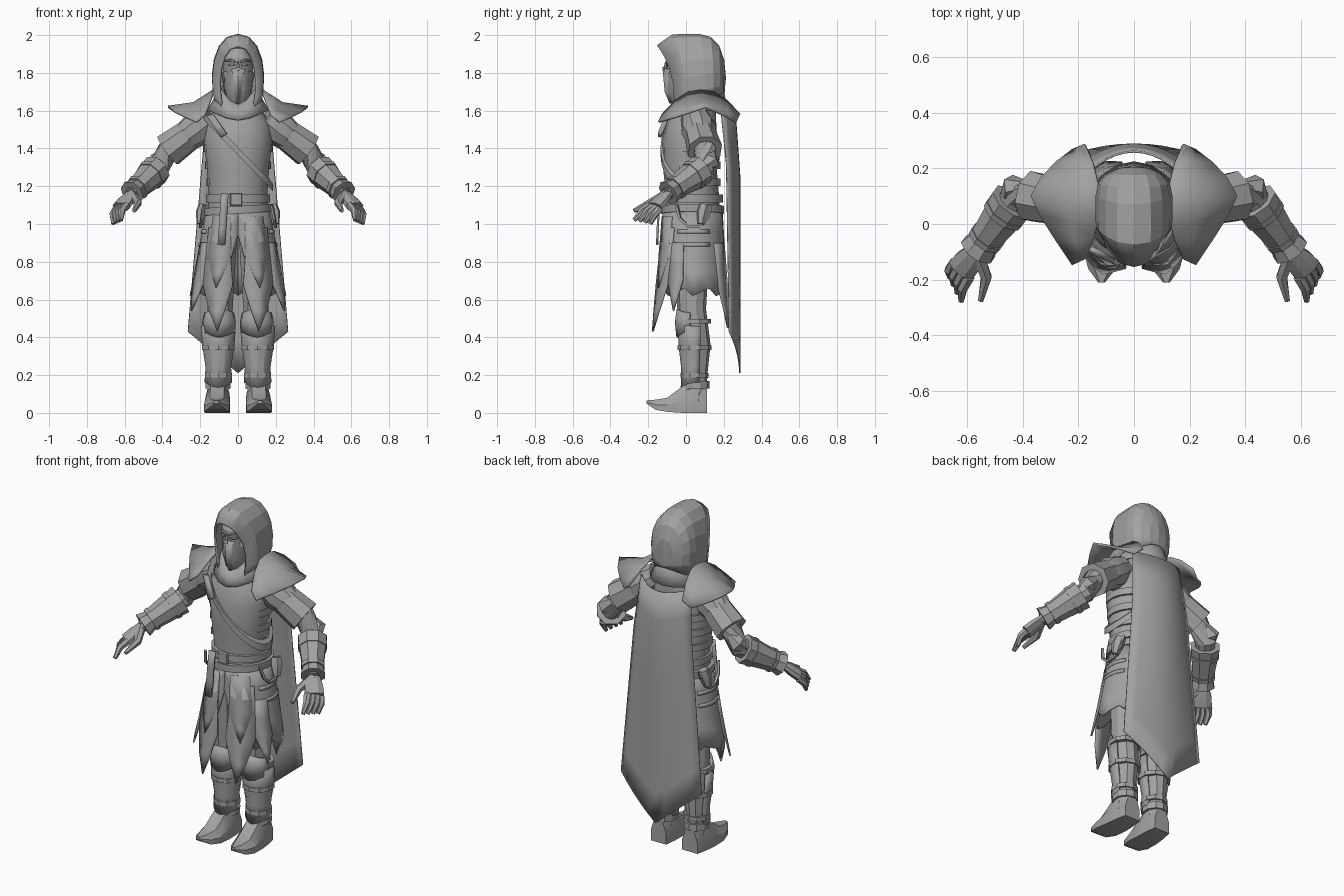
import bpy, bmesh
from math import sin, cos, radians, pi, sqrt
from mathutils import Vector

if "Cube" in bpy.data.objects:
    bpy.data.objects.remove(bpy.data.objects["Cube"], do_unlink=True)

shade = (.36, .36, .36, 1)
grey = bpy.data.materials.new("plain grey")
grey.diffuse_color = shade
grey.use_nodes = True
grey.node_tree.nodes["Principled BSDF"].inputs["Base Color"].default_value = shade


def build(name, verts, faces, thick=0, mirror=False, crease=28):
    bm = bmesh.new()
    made = [bm.verts.new(v) for v in verts]
    for face in faces:
        bm.faces.new([made[i] for i in face])
    bmesh.ops.remove_doubles(bm, verts=bm.verts, dist=.0001)
    bmesh.ops.recalc_face_normals(bm, faces=bm.faces)
    mesh = bpy.data.meshes.new(name)
    bm.to_mesh(mesh)
    bm.free()
    mesh.materials.append(grey)
    mesh.shade_smooth()
    mesh.set_sharp_from_angle(angle=radians(crease))
    part = bpy.data.objects.new(name, mesh)
    bpy.context.collection.objects.link(part)
    if thick:
        solid = part.modifiers.new("thickness", 'SOLIDIFY')
        solid.thickness = thick
        solid.offset = 0
    if mirror:
        part.modifiers.new("both sides", 'MIRROR')


# Skin between matching rows of points
def loft(name, rows, closed=True, cap=True, **options):
    n = len(rows[0])
    verts = [point for row in rows for point in row]
    faces = []
    for start in range(0, len(verts) - n, n):
        for i in range(n if closed else n - 1):
            k = (i + 1) % n
            faces.append((start + i, start + k, start + n + k, start + n + i))
    if closed and cap:
        faces += [tuple(range(n)), tuple(range(len(verts) - n, len(verts)))]
    build(name, verts, faces, **options)


# Horizontal ring, or an arc of half-angle span; zero degrees faces the front
def ring(z, wide, deep, x=0, y=0, sides=16, span=180, facing=0, drop=0, slope=0):
    points = []
    for i in range(sides if span == 180 else sides + 1):
        angle = radians(facing + span * (2 * i / sides - 1))
        across, front = wide * sin(angle), cos(angle)
        points.append((x + across, y - deep * front,
                       z - drop * max(0, front) ** 3 + slope * across))
    return points


def band(name, z, wide, deep, height=.02, proud=.012, mirror=False, **shape):
    rows = [ring(z + side * height, wide + out, deep + out, **shape)
            for side, out in ((-1, -proud), (-1, proud), (1, proud), (1, -proud))]
    loft(name, rows, closed="span" not in shape, cap=False, mirror=mirror)


# Tube through points, with a radius at each
def limb(name, points, radii, sides=8, flat=1, axis=None, mirror=True):
    rows = []
    last = len(points) - 1
    for i, (point, radius) in enumerate(zip(points, radii)):
        along = axis or points[min(i + 1, last)] - points[max(i - 1, 0)]
        side = along.cross(Vector((0, 0, 1))).normalized()
        up = side.cross(along).normalized() * flat
        turns = [2 * pi * (k + .5) / sides for k in range(sides)]
        rows.append([point + radius * (side * cos(t) + up * sin(t)) for t in turns])
    loft(name, rows, mirror=mirror)


# Hollow-looking cuff along part of a limb
def cuff(name, start, end, near, far):
    limb(name, [start, start, end, end], [near * .7, near, far, far * .7], axis=end - start)


def plate(name, outline, thick=.01, mirror=True):
    build(name, outline, [tuple(range(len(outline)))], thick=thick, mirror=mirror)


# Hood: arches from the face opening to the back of the head
hood = []
for k in range(8):
    t = sin(k / 7 * pi / 2)
    reach = abs(t - .45) / .55
    swell = sqrt(max(0, 1 - reach ** 4))
    width, low, high = .132 * swell, 1.6 + .1 * t * t, 1.77 + .23 * swell
    front, back = -.06 + .26 * t, -.15 + .355 * t
    row = []
    for i in range(13):
        turn = radians(-40 + 260 * i / 12)
        rise = (sin(turn) + sin(radians(40))) / (1 + sin(radians(40)))
        across = abs(cos(turn)) ** .85 * (1 if cos(turn) > 0 else -1)
        row.append((width * across, front + (back - front) * rise ** 3, low + (high - low) * rise))
    hood.append(row)
loft("hood", hood, closed=False, thick=.014, crease=8)
loft("hood_collar", [ring(z=1.73, wide=.105, deep=.13, y=.06, drop=.1),
                     ring(z=1.66, wide=.125, deep=.15, y=.055, drop=.07),
                     ring(z=1.6, wide=.16, deep=.165, y=.055, drop=.05)], cap=False, thick=.01)

# Head, mask, eyes and brows
loft("head", [ring(z=1.58, wide=.055, deep=.06, y=.04), ring(z=1.65, wide=.055, deep=.08),
              ring(z=1.72, wide=.075, deep=.1), ring(z=1.88, wide=.08, deep=.1),
              ring(z=1.93, wide=.05, deep=.07)])


def mask_row(z, wide, nose, lift=0):
    return [(wide * u, nose * (1 - abs(u) ** 1.8), z + lift * (1 - abs(u)))
            for u in (-1, -.7, 0, .7, 1)]


loft("face_mask", [mask_row(z=1.64, wide=.045, nose=-.085), mask_row(z=1.7, wide=.07, nose=-.11),
                   mask_row(z=1.8, wide=.088, nose=-.122, lift=.03)], closed=False, thick=.006)


def face_point(x, z, proud=.004):
    return Vector((x, -.1 * sqrt(1 - (x / .08) ** 2) - proud, z))


plate("eye", [face_point(.036 + .02 * cos(k * pi / 3), 1.842 + .007 * sin(k * pi / 3))
              for k in range(6)], thick=.006)
limb("eyebrow", [face_point(.012, 1.855), face_point(.04, 1.868), face_point(.066, 1.864)],
     [.005, .007, .004], sides=5)
limb("nose_bridge", [face_point(0, 1.86), face_point(0, 1.81, proud=.012)], [.006, .012],
     sides=6, mirror=False)

# Torso, back bands and diagonal strap
loft("torso", [ring(z=1.02, wide=.165, deep=.145, y=.035), ring(z=1.15, wide=.155, deep=.14, y=.035),
               ring(z=1.3, wide=.165, deep=.142, y=.02), ring(z=1.45, wide=.182, deep=.145, y=.02),
               ring(z=1.54, wide=.17, deep=.13, y=.03), ring(z=1.62, wide=.11, deep=.11, y=.05),
               ring(z=1.7, wide=.07, deep=.08, y=.05)])
for level in range(3):
    band("back_band", z=1.22 + .09 * level, wide=.16 + .008 * level, deep=.148, y=.028,
         span=115, facing=180, proud=.007)
band("chest_strap", z=1.385, wide=.176, deep=.147, y=.022, slope=-1.03, sides=24, proud=.01)
plate("strap_buckle", [(-.165, -.085, 1.57), (-.13, -.1, 1.58), (-.06, -.14, 1.48), (-.09, -.14, 1.46)],
      thick=.02, mirror=False)

# Belts, buckle, hanging strap and hip pieces
band("upper_belt", z=1.135, wide=.158, deep=.148, y=.035)
band("lower_belt", z=1.075, wide=.168, deep=.155, y=.035, slope=.06)
limb("belt_buckle", [Vector((-.01, -.12, 1.13)), Vector((-.01, -.135, 1.13))], [.045, .04],
     sides=4, mirror=False)
strap = [(-.07 - .02 * t, -.142 - .012 * t, 1.16 - .3 * t) for t in (0, .3, .6, .9)]
loft("belt_tail", [[(x - .02, y, z), (x + .02, y, z)] for x, y, z in strap],
     closed=False, thick=.012)
arc = [radians(36 * k) for k in range(6)]
limb("hip_loop", [Vector((.18 + .02 * sin(t), .04 - .09 * cos(t), 1.1 - .12 * sin(t))) for t in arc],
     [.01] * len(arc), sides=4)
limb("hip_pouch", [Vector((.18, .1, 1.1)), Vector((.19, .09, 1.06)), Vector((.2, .08, 1))],
     [.03, .035, .02], sides=6)


# Flaring skirt, split in front
def skirt_point(angle, z, proud=0):
    flare = (1.07 - z) / .45
    wide, deep = .163 + .087 * flare + proud, .153 + .027 * flare + proud
    return wide * sin(radians(angle)), .035 - deep * cos(radians(angle)), z


hem = [(15 * k, .62 + .32 * max(0, 1 - k / 1.4) + .02 * (k % 3)) for k in range(13)]
loft("skirt", [[skirt_point(angle, 1.07 + (low - 1.07) * k / 4) for angle, low in hem]
               for k in range(5)], closed=False, thick=.012, mirror=True)


# Pointed cloth tail following the skirt, narrowing below its middle
def tail(name, angle, top, tip, spread=20, lean=0, lift=.025):
    rows = []
    for t in (0, .3, .55, .8, 1):
        half = spread * min(1, (1 - t) / .45)
        rows.append([skirt_point(angle + lean * t + half * side, top + (tip - top) * t,
                                 .008 + lift * t * t) for side in (-1, 0, 1)])
    loft(name, rows, closed=False, thick=.01, mirror=True)


tail("front_tail", angle=34, top=.98, tip=.43, lean=-14)
tail("front_overlay", angle=30, top=1.04, tip=.66, spread=18, lean=-4, lift=.012)
tail("side_tail", angle=60, top=.9, tip=.54, spread=14, lift=.01)
tail("back_tail", angle=148, top=.9, tip=.45, spread=16, lean=12, lift=0)
for level in (.89, .96):
    loft("skirt_side_strap", [[skirt_point(angle, level + side, .006) for angle in range(62, 130, 12)]
                              for side in (-.01, .01)], closed=False, thick=.012, mirror=True)

# Cape, bowed across the back, with a pointed lower edge
cape = []
for t in [k / 8 for k in range(9)]:
    row = []
    for u in [i / 5 for i in range(-5, 6)]:
        top, bottom = 1.58 + .03 * u * u, .21 + .22 * abs(u)
        bow = (.075 - .02 * t) * u * u
        row.append((u * (.165 + .1 * t), .26 + .025 * min(1, t * 4) - bow, top + (bottom - top) * t))
    cape.append(row)
loft("cape", cape, closed=False, thick=.008)

# Shoulder mantles, flaring to a point
mantle = []
for u in [k / 3 for k in range(-3, 4)]:
    bend, y = u * u, .08 + .205 * u
    inner = Vector((.125 + .05 * bend, y, 1.71 - .13 * bend))
    outer = Vector((.37 - .15 * abs(u) ** 1.3, y + .02 - .04 * bend, 1.62 - .08 * abs(u)))
    middle = inner.lerp(outer, .45) - Vector((0, 0, .03 * (1 - bend)))
    mantle.append([inner, middle, outer])
loft("shoulder_mantle", mantle, closed=False, thick=.012, mirror=True)

# Arms with short sleeves and flared bracers
shoulder, hem_end = Vector((.14, .05, 1.56)), Vector((.37, .1, 1.39))
elbow, wrist, knuckles = Vector((.42, .1, 1.3)), Vector((.565, -.1, 1.16)), Vector((.62, -.165, 1.09))
limb("arm", [shoulder, hem_end, elbow, wrist], [.08, .06, .058, .035], sides=10)
limb("upper_sleeve", [shoulder, shoulder.lerp(hem_end, .35), shoulder.lerp(hem_end, .6)],
     [.075, .095, .08], sides=10)
cuff("lower_sleeve", shoulder.lerp(hem_end, .5), hem_end, .085, .095)
for name, begin, end, near, far in (("bracer", .1, .8, .084, .06), ("bracer_flare", .78, .97, .055, .07),
                                    ("upper_strap", .26, .34, .084, .081), ("wrist_strap", .72, .8, .069, .066)):
    cuff(name, elbow.lerp(wrist, begin), elbow.lerp(wrist, end), near, far)
limb("elbow_guard", [hem_end + Vector((0, .03, 0)), elbow + Vector((.01, .03, .03)),
                     elbow.lerp(wrist, .25) + Vector((.01, .03, .02))], [.02, .05, .02], sides=6)

# Hands
limb("palm", [wrist, wrist.lerp(knuckles, .5), knuckles], [.038, .053, .056], flat=.55)
for f in [k / 3 for k in range(4)]:
    base = Vector((.59, -.19, 1.1)).lerp(Vector((.645, -.14, 1.08)), f)
    tip = Vector((.62, -.275, 1.02)).lerp(Vector((.66, -.19, 1)), f)
    limb("finger", [base, base.lerp(tip, .5) + Vector((.01, 0, .01)), tip], [.021, .019, .011], sides=6)
limb("thumb", [wrist, Vector((.53, -.19, 1.11)), Vector((.55, -.275, 1.07))], [.026, .022, .011], sides=6)

# Legs, greaves, knee guards and straps
loft("leg", [ring(z=.95, wide=.085, deep=.1, x=.085, y=.03, sides=10),
             ring(z=.55, wide=.07, deep=.076, x=.095, y=.03, sides=10),
             ring(z=.36, wide=.068, deep=.077, x=.103, y=.053, sides=10),
             ring(z=.22, wide=.052, deep=.06, x=.105, y=.055, sides=10),
             ring(z=.06, wide=.06, deep=.055, x=.107, y=.05, sides=10)], mirror=True)
shell = dict(x=.104, y=.046, sides=8, span=112)
loft("greave", [ring(z=.16, wide=.068, deep=.068, drop=.03, **shell),
                ring(z=.24, wide=.062, deep=.066, **shell), ring(z=.36, wide=.08, deep=.08, **shell),
                ring(z=.46, wide=.087, deep=.084, drop=-.02, **shell)],
     closed=False, thick=.012, mirror=True)
shell = dict(x=.1, y=.035, sides=6, span=80)
loft("knee_guard", [ring(z=.43, wide=.082, deep=.08, drop=.03, **shell),
                    ring(z=.48, wide=.086, deep=.088, **shell),
                    ring(z=.53, wide=.075, deep=.078, drop=-.02, **shell)],
     closed=False, thick=.012, mirror=True)
for level, girth in ((.485, .076), (.345, .079), (.2, .063)):
    band("leg_strap", z=level, wide=girth, deep=girth, x=.104, y=.045, sides=10, height=.012, mirror=True)
band("ankle_cuff", z=.15, wide=.058, deep=.062, x=.105, y=.05, sides=10, drop=.02, mirror=True)


# Boots with upturned toes
def boot_row(y, wide, low, high):
    half, middle = wide * .55, (low + high) / 2
    outline = ((-wide, low), (wide, low), (wide, middle), (half, high), (-half, high), (-wide, middle))
    return [(.108 - .04 * y + x, y, z) for x, z in outline]


loft("boot", [boot_row(y=.112, wide=.05, low=0, high=.13), boot_row(y=.04, wide=.062, low=0, high=.2),
              boot_row(y=-.02, wide=.066, low=0, high=.14), boot_row(y=-.1, wide=.068, low=.006, high=.08),
              boot_row(y=-.16, wide=.05, low=.016, high=.07), boot_row(y=-.21, wide=.012, low=.05, high=.066)],
     mirror=True)
